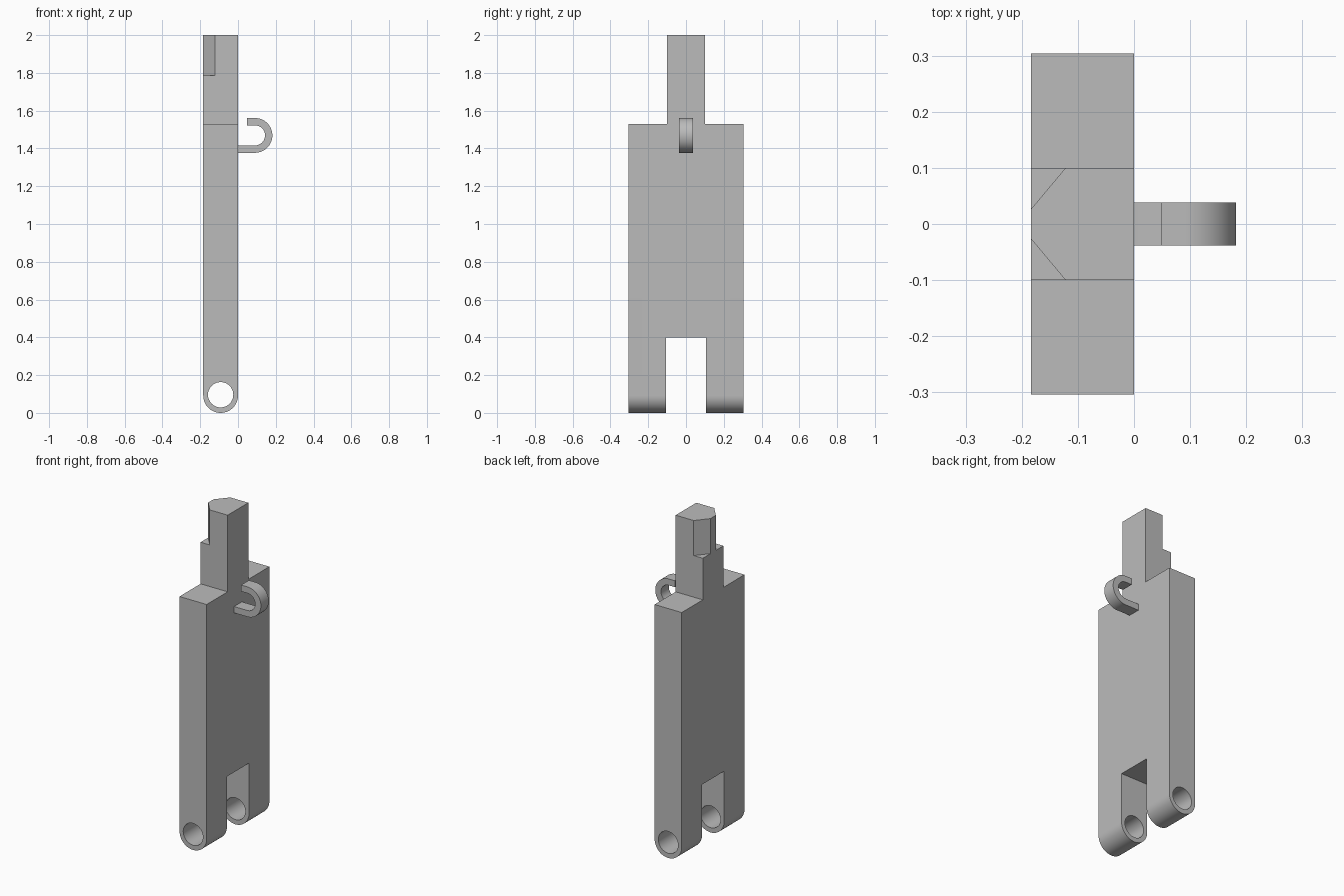
import bpy, bmesh
from math import sin, cos, pi
from mathutils import Vector

cube = bpy.data.objects.get("Cube")
if cube:
    bpy.data.objects.remove(cube, do_unlink=True)

grey = bpy.data.materials.new("plain grey")
grey.use_nodes = True
COLOUR = (0.5, 0.5, 0.5, 1)
grey.diffuse_color = COLOUR
grey.node_tree.nodes["Principled BSDF"].inputs["Base Color"].default_value = COLOUR

THICK = 0.184      # blade thickness along x
R = THICK / 2
HALF = 0.304       # half width along y
TONGUE = 0.1       # half width of the top tongue
SHOULDER = 1.53


def arc(cx, cz, r, start, end, steps):
    return [(cx + r * cos(start + (end - start) * i / steps),
             cz + r * sin(start + (end - start) * i / steps)) for i in range(steps + 1)]


def prism(name, outline, low, high, axis):
    """Extrude an (x, z) outline along y, or an (x, y) outline along z."""
    place = (lambda a, b: (a, low, b)) if axis == "y" else (lambda a, b: (a, b, low))
    step = Vector((0, high - low, 0)) if axis == "y" else Vector((0, 0, high - low))
    bm = bmesh.new()
    face = bm.faces.new([bm.verts.new(place(a, b)) for a, b in outline])
    grown = bmesh.ops.extrude_face_region(bm, geom=[face])
    moved = [v for v in grown["geom"] if isinstance(v, bmesh.types.BMVert)]
    bmesh.ops.translate(bm, verts=moved, vec=step)
    bmesh.ops.recalc_face_normals(bm, faces=bm.faces)
    mesh = bpy.data.meshes.new(name)
    bm.to_mesh(mesh)
    bm.free()
    mesh.materials.append(grey)
    obj = bpy.data.objects.new(name, mesh)
    bpy.context.collection.objects.link(obj)
    return obj


def box(name, y0, y1, z0, z1):
    return prism(name, [(-0.3, z0), (0.1, z0), (0.1, z1), (-0.3, z1)], y0, y1, "y")


def activate(obj):
    bpy.ops.object.select_all(action="DESELECT")
    obj.select_set(True)
    bpy.context.view_layer.objects.active = obj


def cut(target, cutter):
    cutter.hide_render = True
    mod = target.modifiers.new("cut", "BOOLEAN")
    mod.operation = "DIFFERENCE"
    mod.solver = "EXACT"
    mod.object = cutter
    activate(target)
    bpy.ops.object.modifier_apply(modifier=mod.name)
    bpy.data.objects.remove(cutter, do_unlink=True)


# Blade with a rounded lower end
outline = arc(-R, R, R, pi, 2 * pi, 32) + [(0, 2), (-THICK, 2)]
blade = prism("blade", outline, -HALF, HALF, "y")

# Slot between the legs, and the pin hole through both
cut(blade, box("slot_cutter", -0.107, 0.107, -0.1, 0.4))
cut(blade, prism("pin_cutter", arc(-R, 0.096, 0.067, 0, 2 * pi, 48)[:-1], -0.5, 0.5, "y"))

# Shoulders beside the tongue, and its notched corners
for side in (-1, 1):
    y0, y1 = sorted((side * TONGUE, side * 0.5))
    cut(blade, box("shoulder_cutter", y0, y1, SHOULDER, 2.2))
    slope = (TONGUE - 0.026) / 0.062
    corner = [(-THICK - 0.05, side * (0.026 - 0.05 * slope)),
              (-0.122 + 0.05, side * (TONGUE + 0.05 * slope)),
              (-THICK - 0.05, side * (TONGUE + 0.05 * slope))]
    cut(blade, prism("corner_cutter", corner, 1.785, 2.2, "z"))

# Hook on the face of the blade
cx, cz = 0.09, 1.469
hook_outline = ([(0, cz - 0.092)] + arc(cx, cz, 0.092, -pi / 2, pi / 2, 32)
                + [(0.048, cz + 0.092), (0.048, cz + 0.053)]
                + arc(cx, cz, 0.053, pi / 2, -pi / 2, 32) + [(0, cz - 0.053)])
hook = prism("hook", hook_outline, -0.038, 0.038, "y")

for part in (blade, hook):
    activate(part)
    bpy.ops.object.shade_smooth_by_angle()
